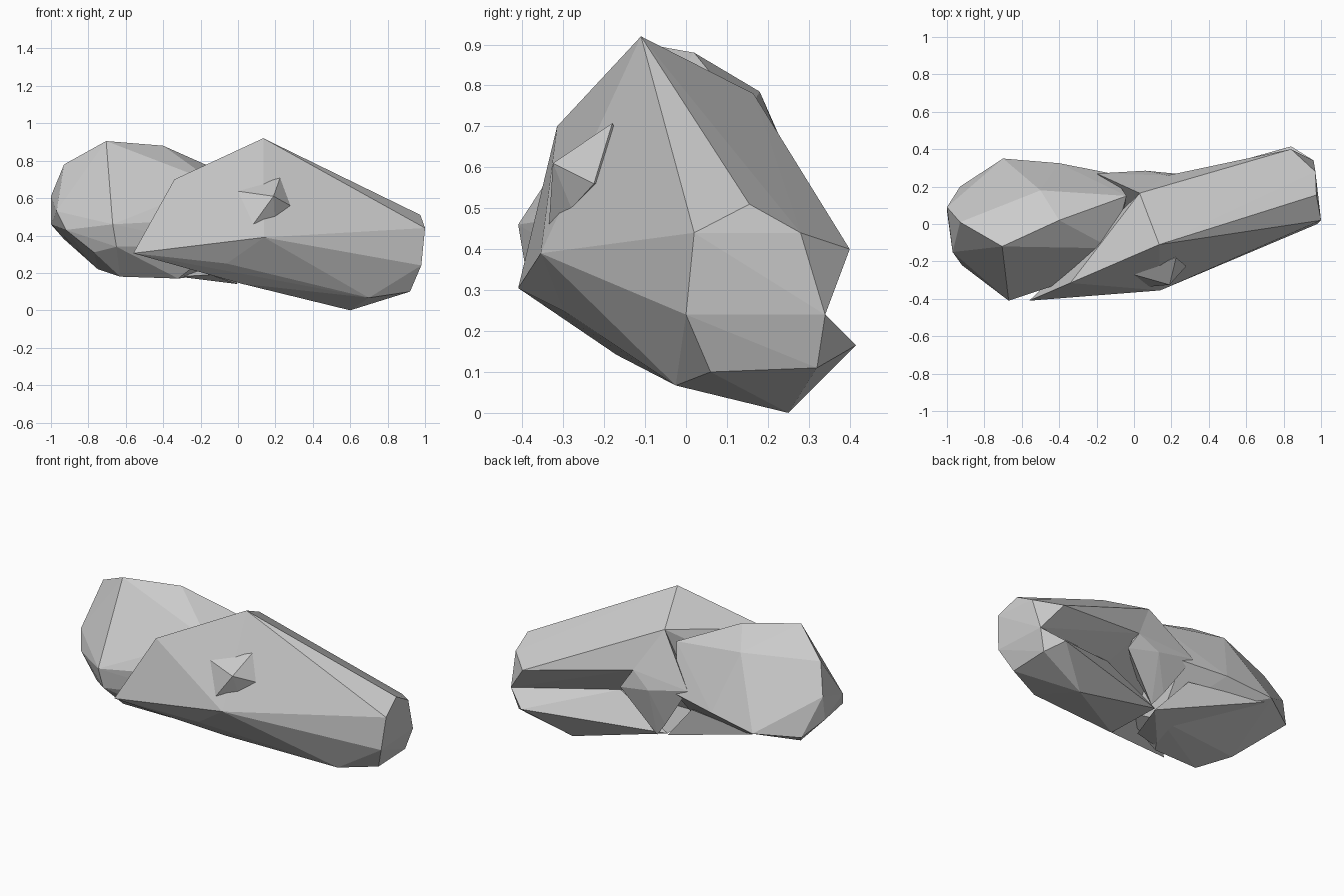
import bpy, bmesh


def stone(name, corners):
    """Flat-faced chunk of rock spanned by a few corner points."""
    bm = bmesh.new()
    for p in corners:
        bm.verts.new(p)
    res = bmesh.ops.convex_hull(bm, input=bm.verts[:])
    loose = {g for g in res["geom_interior"] + res["geom_unused"]
             if isinstance(g, bmesh.types.BMVert)}
    bmesh.ops.delete(bm, geom=list(loose), context='VERTS')
    bmesh.ops.recalc_face_normals(bm, faces=bm.faces[:])
    mesh = bpy.data.meshes.new(name)
    bm.to_mesh(mesh)
    bm.free()
    ob = bpy.data.objects.new(name, mesh)
    bpy.context.collection.objects.link(ob)
    return ob


# Left boulder
stone("left_boulder", [
    (-.705, -.12, .905), (-.40, .02, .88), (-.93, .01, .78), (-.50, .18, .785),
    (-1, .09, .61), (-.97, -.15, .53), (-1, .07, .46), (-.92, -.22, .43),
    (-.67, -.41, .46), (-.65, -.39, .34), (-.77, -.28, .31),
    (-.93, .20, .38), (-.70, .35, .40), (-.40, .325, .44), (-.12, .27, .46),
    (-.75, -.05, .22), (-.63, -.22, .18), (-.32, -.20, .17), (-.15, .05, .19),
    (-.12, -.13, .68), (-.04, .15, .72), (-.1, -.22, .49), (-.1, -.21, .34)])

# Ledge under the back of the left boulder
stone("back_ledge", [
    (-.68, .32, .38), (-.20, .23, .37), (0, .18, .14), (-.32, -.18, .18),
    (-.15, -.15, .19)])

# Right boulder, upper slab with the pointed front flake
stone("right_boulder", [
    (.135, -.11, .92), (-.34, -.315, .70), (-.56, -.41, .305), (.14, -.355, .39),
    (1, .02, .44), (.975, .155, .51), (.97, .28, .44), (.84, .40, .40),
    (.96, .34, .24), (.98, 0, .24), (.70, -.025, .067), (.02, -.17, .142),
    (-.06, -.30, .25), (.03, .165, .78), (.18, .26, .526), (.33, .17, .33)])

# Lower slab, leaves a groove along the back
stone("lower_slab", [
    (.96, .34, .24), (.98, 0, .24), (.84, .415, .165), (.60, .25, 0),
    (.92, .32, .11), (.92, .06, .10), (.70, -.025, .067), (.33, .17, .33),
    (.02, -.17, .142), (0, .18, .15)])

# Lump on the back, in the middle
stone("back_lump", [
    (.18, .26, .526), (.03, .165, .78), (-.20, .27, .50), (.06, .285, .44),
    (-.02, .23, .23), (.265, .265, .40), (.05, .21, .14), (0, 0, .45)])

# Small chip sticking out of the front
stone("front_chip", [
    (.19, -.325, .61), (-.02, -.265, .64), (.225, -.18, .708), (.28, -.225, .56),
    (.195, -.28, .50), (.08, -.335, .458), (.15, -.12, .58)])
